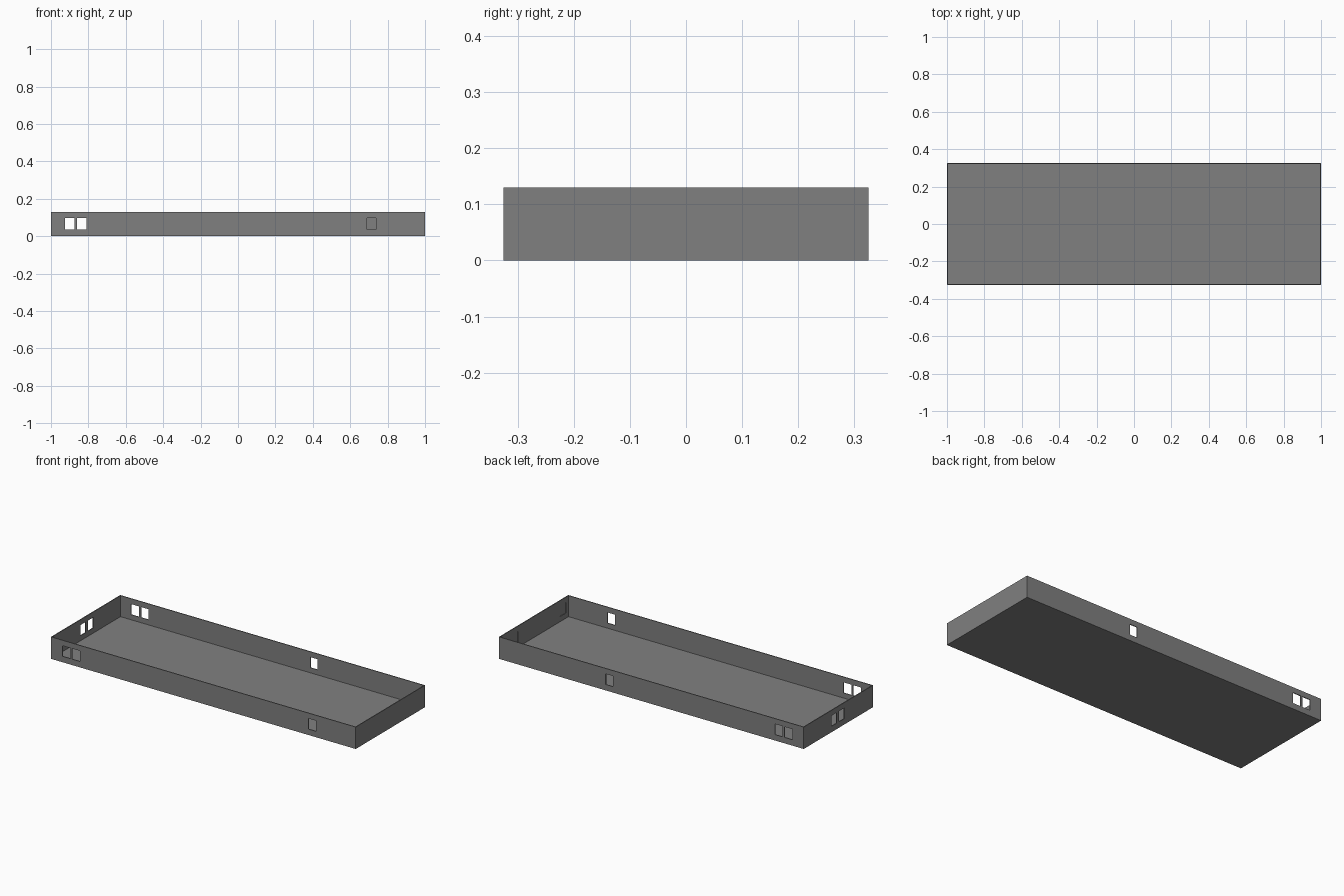
import bpy, bmesh
from mathutils import Vector

if "Cube" in bpy.data.objects:
    bpy.data.objects.remove(bpy.data.objects["Cube"])

W, D, H, T = 1.0, 0.325, 0.13, 0.005   # half width, half depth, height, wall thickness
Z0, Z1 = 0.035, 0.098                  # window sill and head


def add_box(bm, x0, x1, y0, y1, z0, z1):
    verts = bmesh.ops.create_cube(bm, size=1.0)["verts"]
    for v in verts:
        v.co = Vector(((x0 + x1) / 2 + v.co.x * (x1 - x0),
                       (y0 + y1) / 2 + v.co.y * (y1 - y0),
                       (z0 + z1) / 2 + v.co.z * (z1 - z0)))


def make_object(name, bm):
    mesh = bpy.data.meshes.new(name)
    bm.to_mesh(mesh)
    bm.free()
    ob = bpy.data.objects.new(name, mesh)
    bpy.context.collection.objects.link(ob)
    return ob


grey = bpy.data.materials.new("mid_grey")
grey.diffuse_color = (0.216, 0.216, 0.216, 1)
grey.use_nodes = True
grey.node_tree.nodes["Principled BSDF"].inputs["Base Color"].default_value = grey.diffuse_color

# Open-topped shell: floor and four thin walls
bm = bmesh.new()
add_box(bm, -W, W, -D, D, 0, H)
bmesh.ops.delete(bm, geom=[f for f in bm.faces if f.normal.z > 0.5], context="FACES")
shell = make_object("floor_and_walls", bm)
shell.data.materials.append(grey)
solid = shell.modifiers.new("wall_thickness", "SOLIDIFY")
solid.thickness = T
solid.offset = -1
solid.use_even_offset = True

# Window cutters
bm = bmesh.new()
for x0, x1 in ((-0.925, -0.873), (-0.862, -0.81), (0.69, 0.738)):    # front wall
    add_box(bm, x0, x1, -D - 0.01, -D + 0.015, Z0, Z1)
for x0, x1 in ((-0.925, -0.873), (-0.862, -0.81), (0.251, 0.299)):   # back wall
    add_box(bm, x0, x1, D - 0.015, D + 0.01, Z0, Z1)
for y0, y1 in ((-0.056, -0.006), (0.017, 0.067)):                    # left wall
    add_box(bm, -W - 0.01, -W + 0.015, y0, y1, Z0, Z1)
for y0, y1 in ((-0.295, -0.24), (0.155, 0.21)):                      # right wall, blind recesses
    add_box(bm, W - 0.015, W - T * 0.4, y0, y1, Z0, Z1)
cutter = make_object("window_cutters", bm)
cutter.hide_render = True

cut = shell.modifiers.new("windows", "BOOLEAN")
cut.operation = "DIFFERENCE"
cut.solver = "EXACT"
cut.object = cutter
